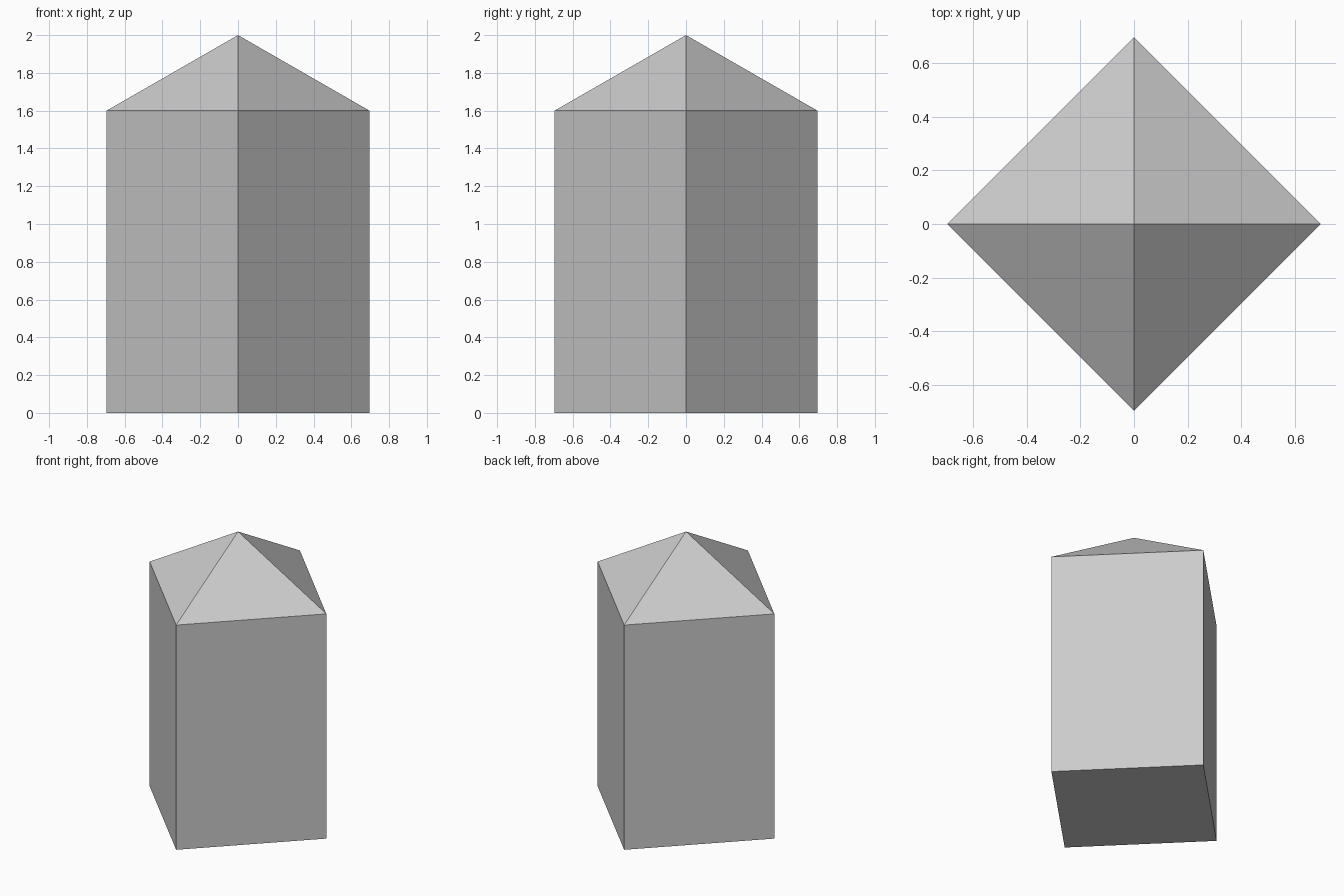
import bpy, bmesh
from mathutils import Matrix

if "Cube" in bpy.data.objects:
    bpy.data.objects.remove(bpy.data.objects["Cube"])

RADIUS, EAVES, APEX = 0.696, 1.6, 2.0

bm = bmesh.new()

# Four-sided post, corners on the x and y axes
bmesh.ops.create_cone(bm, cap_ends=True, segments=4,
                      radius1=RADIUS, radius2=RADIUS, depth=EAVES,
                      matrix=Matrix.Translation((0, 0, EAVES / 2)))

# Pyramid cap: poke the top face and lift its centre
bm.normal_update()
top = max(bm.faces, key=lambda f: f.calc_center_median().z)
peak = bmesh.ops.poke(bm, faces=[top])["verts"][0]
peak.co = (0, 0, APEX)
bmesh.ops.recalc_face_normals(bm, faces=bm.faces[:])

mesh = bpy.data.meshes.new("pointed_post")
bm.to_mesh(mesh)
bm.free()
post = bpy.data.objects.new("pointed_post", mesh)
bpy.context.collection.objects.link(post)
